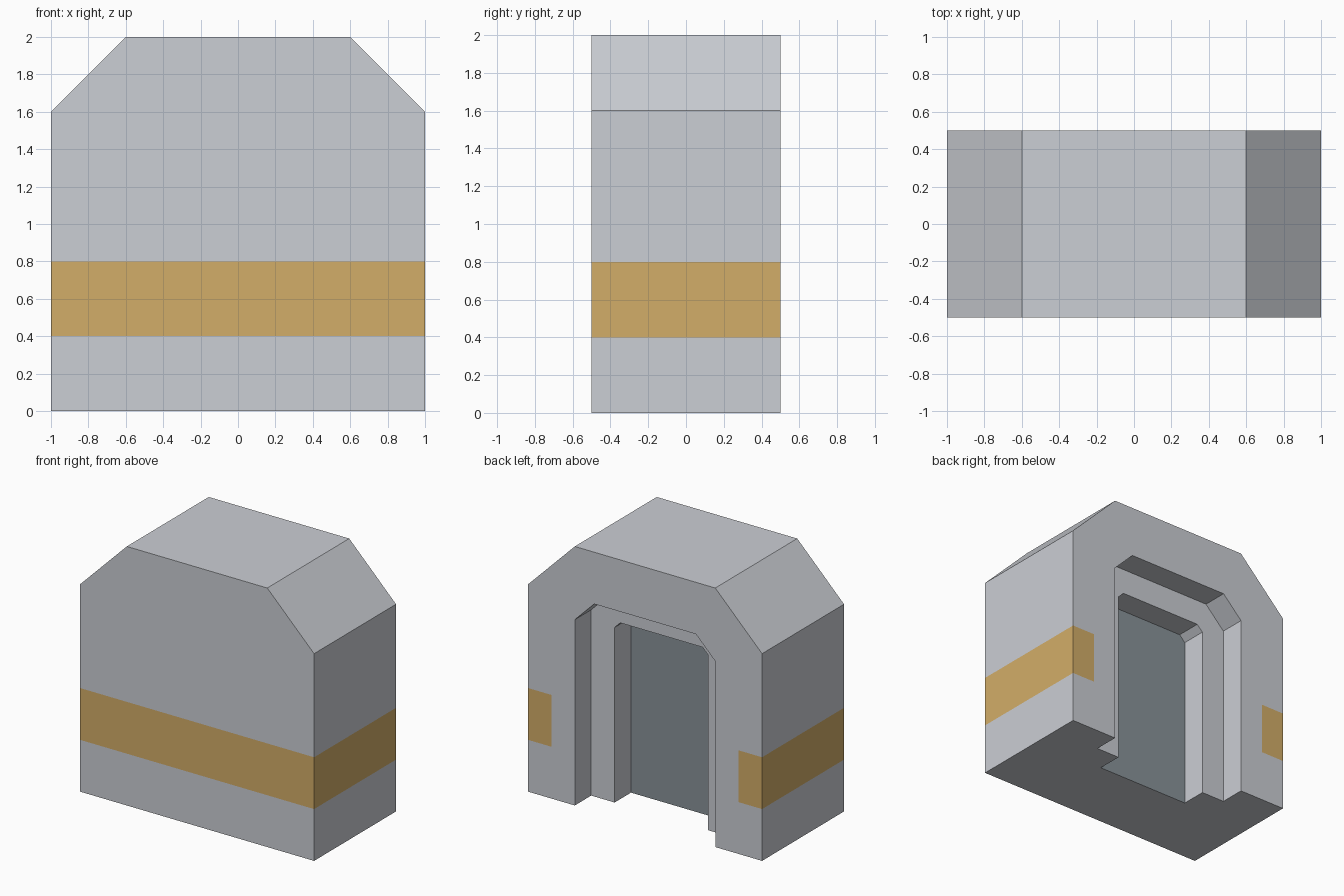
import bpy, bmesh
from mathutils import Vector

if "Cube" in bpy.data.objects:
    bpy.data.objects.remove(bpy.data.objects["Cube"])


def material(name, rgb):
    m = bpy.data.materials.new(name)
    m.diffuse_color = (*rgb, 1)
    m.use_nodes = True
    m.node_tree.nodes["Principled BSDF"].inputs["Base Color"].default_value = m.diffuse_color
    return m


def arch(inset, y):
    """Chamfered arch outline, moved inwards evenly by inset; open at the floor."""
    side, top = 1 - inset, 2 - inset
    diag = 2.6 - inset * 2 ** 0.5            # x + z along the chamfer
    half = [(side, 0), (side, diag - side), (diag - top, top)]
    return [(-x, y, z) for x, z in half] + [(x, y, z) for x, z in reversed(half)]


# Arch outlines from the front, round the back rim and down the stepped recess
steps = [(0, -0.5), (0, 0.5), (0.2, 0.5), (0.4, 0.5), (0.4, 0.3), (0.6, 0.3), (0.6, 0.1)]
bm = bmesh.new()
rings = [[bm.verts.new(p) for p in arch(i, y)] for i, y in steps]
for a, b in zip(rings, rings[1:]):
    for k in range(5):
        bm.faces.new((a[k], a[k + 1], b[k + 1], b[k]))

# Front wall, recess panel and underside
bm.faces.new(rings[0])
bm.faces.new(rings[-1])
bm.faces.new([r[0] for r in rings] + [r[-1] for r in reversed(rings)])

# Cut the edges of the painted band
for z in (0.4, 0.8):
    bmesh.ops.bisect_plane(bm, geom=bm.verts[:] + bm.edges[:] + bm.faces[:],
                           plane_co=Vector((0, 0, z)), plane_no=Vector((0, 0, 1)))
bmesh.ops.recalc_face_normals(bm, faces=bm.faces[:])

# Band on the outside and back rim, dark panel at the end of the recess
for f in bm.faces:
    c = f.calc_center_median()
    if f.normal.y > 0.9 and abs(c.y - 0.1) < 0.01:
        f.material_index = 2
    elif 0.4 < c.z < 0.8 and (abs(c.x) > 0.8 or c.y < -0.4):
        f.material_index = 1

mesh = bpy.data.meshes.new("arched_block")
bm.to_mesh(mesh)
bm.free()
for m in (material("light grey", (0.60, 0.62, 0.66)),
          material("ochre band", (0.65, 0.42, 0.14)),
          material("slate panel", (0.25, 0.29, 0.32))):
    mesh.materials.append(m)
bpy.context.collection.objects.link(bpy.data.objects.new("arched_block", mesh))
